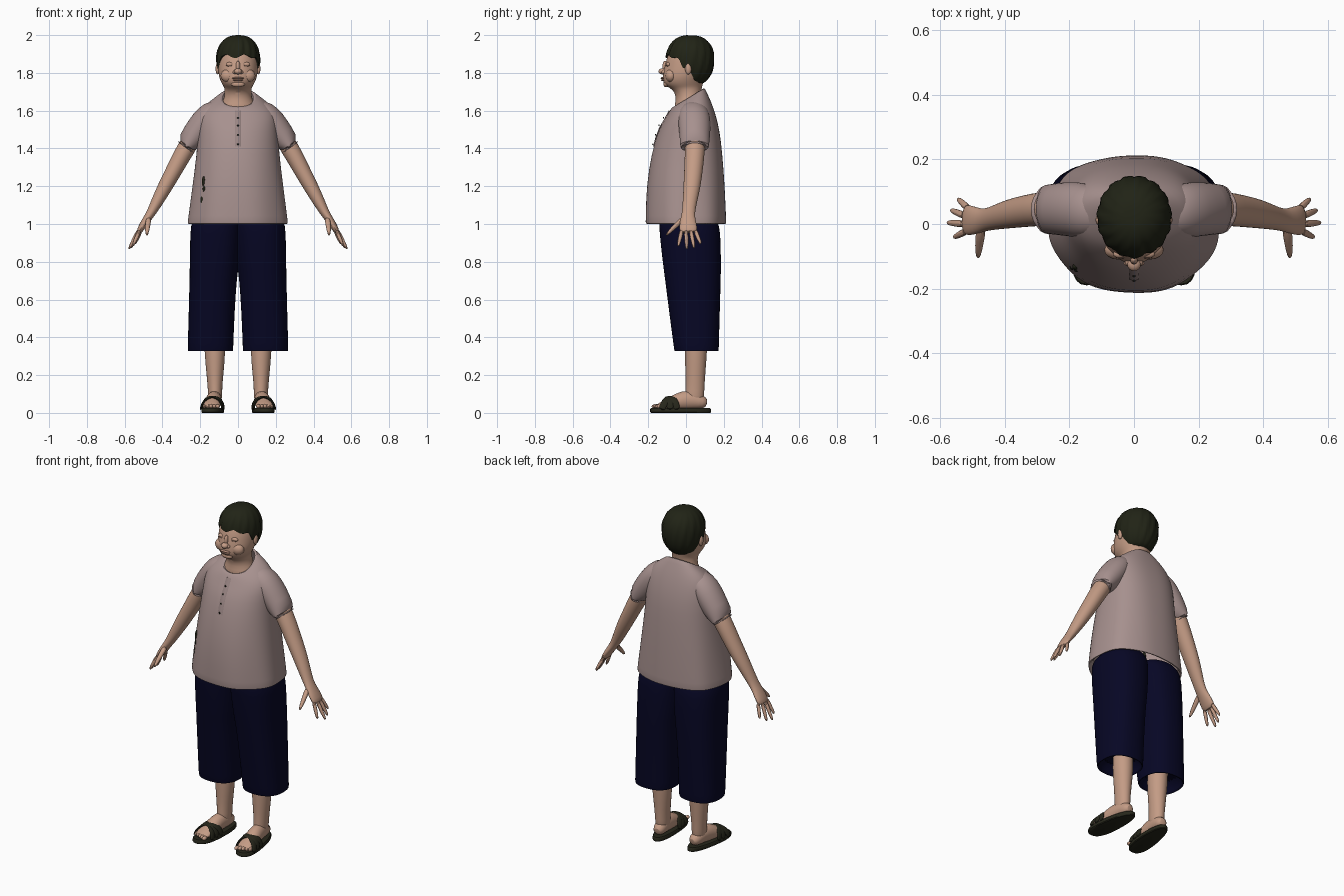
import bpy, bmesh, math
from mathutils import Vector


def material(name, rgb):
    m = bpy.data.materials.new(name)
    m.diffuse_color = (*rgb, 1)
    return m


SKIN = material("warm skin", (0.55, 0.33, 0.235))
LIP = material("deep skin", (0.43, 0.245, 0.18))
SHIRT = material("dusty mauve", (0.385, 0.282, 0.272))
TRIM = material("mauve trim", (0.32, 0.235, 0.228))
NAVY = material("navy cloth", (0.002, 0.002, 0.018))
HAIR = material("black hair", (0.015, 0.017, 0.008))
SANDAL = material("dark sandal", (0.020, 0.020, 0.011))


def finish(name, bm, mat, subdiv=0, angle=40):
    bmesh.ops.recalc_face_normals(bm, faces=bm.faces)
    me = bpy.data.meshes.new(name)
    bm.to_mesh(me)
    bm.free()
    me.materials.append(mat)
    ob = bpy.data.objects.new(name, me)
    bpy.context.collection.objects.link(ob)
    bpy.ops.object.select_all(action='DESELECT')
    bpy.context.view_layer.objects.active = ob
    ob.select_set(True)
    bpy.ops.object.shade_smooth_by_angle(angle=math.radians(angle))
    if subdiv:
        ob.modifiers.new("smooth", 'SUBSURF').levels = subdiv
        ob.modifiers["smooth"].render_levels = subdiv
    return ob


def skin_rings(name, rings, mat, caps=True, subdiv=1, angle=40):
    """Bridge a list of point rings into one surface."""
    bm = bmesh.new()
    vs = [[bm.verts.new(p) for p in r] for r in rings]
    n = len(vs[0])
    for a, b in zip(vs, vs[1:]):
        for i in range(n):
            j = (i + 1) % n
            bm.faces.new((a[i], a[j], b[j], b[i]))
    if caps:
        bm.faces.new(vs[0])
        bm.faces.new(vs[-1])
    return finish(name, bm, mat, subdiv, angle)


def power(v, e):
    return math.copysign(abs(v) ** e, v)


def loft(name, spec, mat, n=28, square=2.0, square_back=None, shape=None, **kw):
    """Horizontal rings: (z, y front, y back, x centre, x radius, tilt)."""
    rings = []
    for z, yf, yb, cx, rx, tilt in spec:
        ring = []
        for i in range(n):
            a = math.tau * i / n
            q = 2 / ((square_back or square) if math.sin(a) > 0 else square)
            c, s = power(math.cos(a), q), power(math.sin(a), q)
            p = Vector((cx + rx * c, (yf + yb) / 2 + (yb - yf) / 2 * s, z + tilt * s))
            ring.append(shape(p, a) if shape else p)
        rings.append(ring)
    return skin_rings(name, rings, mat, **kw)


def tube(name, path, mat, ref=(0, 1, 0), n=14, **kw):
    """Tube along (x, y, z, radius along ref, radius across ref)."""
    pts = [Vector(p[:3]) for p in path]
    rings = []
    for k, p in enumerate(path):
        t = (pts[min(k + 1, len(pts) - 1)] - pts[max(k - 1, 0)]).normalized()
        across = t.cross(Vector(ref)).normalized()
        along = across.cross(t)
        rings.append([pts[k] + along * p[3] * math.cos(math.tau * i / n)
                      + across * p[4] * math.sin(math.tau * i / n) for i in range(n)])
    return skin_rings(name, rings, mat, **kw)


def ball(name, loc, size, mat):
    bm = bmesh.new()
    bmesh.ops.create_uvsphere(bm, u_segments=16, v_segments=10, radius=1)
    for v in bm.verts:
        v.co = Vector(loc) + Vector([c * k for c, k in zip(v.co, size)])
    return finish(name, bm, mat)


# Head, neck and upper chest
loft("head_and_neck", [
    (1.56, -.06, .10, 0, .11, 0), (1.62, -.064, .10, 0, .10, 0), (1.66, -.052, .085, 0, .074, 0),
    (1.70, -.060, .080, 0, .070, 0), (1.722, -.088, .085, 0, .072, 0), (1.736, -.116, .088, 0, .082, 0),
    (1.765, -.125, .095, 0, .097, 0), (1.80, -.122, .115, 0, .105, 0), (1.84, -.112, .13, 0, .106, 0),
    (1.88, -.102, .135, 0, .106, 0), (1.93, -.08, .12, 0, .09, 0), (1.97, -.03, .08, 0, .05, 0)], SKIN)

# Facial features
ball("nose_tip", (0, -.124, 1.808), (.021, .022, .016), SKIN)
ball("nose_bridge", (0, -.110, 1.832), (.012, .015, .032), SKIN)
ball("upper_lip", (0, -.121, 1.772), (.032, .013, .006), LIP)
ball("lower_lip", (0, -.119, 1.762), (.027, .013, .006), LIP)
ball("chin", (0, -.105, 1.740), (.036, .015, .016), SKIN)
for s in (-1, 1):
    ball("nostril", (s * .017, -.117, 1.804), (.011, .013, .010), SKIN)
    ball("cheek", (s * .050, -.080, 1.785), (.042, .030, .036), SKIN)
    ball("eyelid", (s * .042, -.093, 1.845), (.023, .013, .012), SKIN)
    ball("eye_line", (s * .042, -.0985, 1.838), (.018, .009, .0025), LIP)
    ball("ear", (s * .108, .012, 1.822), (.011, .017, .030), SKIN)

# Hair: a cap from crown to a varying hairline, with combed ridges
HN, HT = 80, 14
hair_rings = []
for k in range(1, HT + 3):
    ring = []
    for i in range(HN):
        a = math.tau * i / HN
        back = (math.sin(a) + 1) / 2
        side = max(0, min(1, (back - .16) / .18))
        nape = max(0, min(1, (back - .50) / .18))
        low = 84 + 27 * side * side + 40 * nape + 4 * math.sin(7 * a + 1) * (1 - nape)
        phi = math.radians(low * min(k, HT) / HT)
        rad, up = math.sin(phi) ** .82, power(math.cos(phi), .95)
        grow = 1 + .02 * math.sin(15 * a + 4 * phi) * math.sin(phi) + .01 * math.sin(31 * a)* math.sin(phi)
        grow -= .06 * math.exp(-((a - 5.1) / .09) ** 2) * math.sin(phi)  # parting
        grow *= (1, .93, .84)[max(0, k - HT)]
        ring.append((.115 * grow * rad * math.cos(a) + .001,
                     .022 + .127 * grow * rad * math.sin(a),
                     1.873 + (.127 if up > 0 else .145) * up))
    hair_rings.append(ring)
skin_rings("hair", hair_rings, HAIR, subdiv=0, angle=60)


# Shirt body with soft folds growing toward the hem
def folds(p, a):
    w = max(0, min(1, (1.42 - p.z) / .42))
    k = 1 - .022 * w * (1 + math.sin(7 * a + .6)) / 2
    return Vector((p.x * k, p.y * k, p.z))


loft("shirt_body", [
    (1.03, -.18, .19, 0, .245, 0), (1.0, -.205, .204, 0, .26, 0), (1.0, -.218, .214, 0, .269, 0),
    (1.015, -.218, .214, 0, .268, 0), (1.2, -.213, .206, 0, .242, 0), (1.38, -.182, .192, 0, .218, 0),
    (1.5, -.145, .178, 0, .211, 0), (1.572, -.115, .153, 0, .206, .022), (1.622, -.092, .13, 0, .178, .032),
    (1.655, -.078, .11, 0, .125, .042), (1.674, -.067, .097, 0, .09, .05), (1.664, -.055, .088, 0, .08, .05)],
    SHIRT, n=42, square=2.1, square_back=2.5, shape=folds, caps=False)

# Button placket and buttons
FRONT = [(1.41, -.170), (1.46, -.156), (1.51, -.137), (1.55, -.113), (1.60, -.086)]
tube("placket", [(0, y - .001, z, .016, .004) for z, y in FRONT], TRIM, ref=(1, 0, 0), n=8, subdiv=0)
for z, y in FRONT[:4]:
    ball("button", (0, y - .006, z + .012), (.005, .003, .005), SANDAL)

# Dark ragged marks on the shirt front
for x, y, z, h in ((-.182, -.132, 1.225, .028), (-.178, -.138, 1.185, .018), (-.190, -.132, 1.125, .025)):
    ball("shirt_mark", (x, y, z), (.009, .011, h), HAIR)

for s in (-1, 1):
    # Sleeves and arms
    tube("sleeve", [(s * .085, .035, 1.625, .055, .04), (s * .135, .04, 1.592, .082, .068),
                    (s * .18, .045, 1.54, .088, .075), (s * .23, .047, 1.47, .082, .069),
                    (s * .277, .045, 1.405, .076, .064), (s * .279, .045, 1.402, .076, .064),
                    (s * .272, .045, 1.412, .06, .052)], SHIRT, n=20)
    tube("arm", [(s * .21, .05, 1.50, .055, .048), (s * .28, .048, 1.395, .054, .05),
                 (s * .335, .04, 1.29, .05, .044), (s * .385, .032, 1.20, .046, .04),
                 (s * .43, .02, 1.115, .038, .032), (s * .462, .012, 1.055, .034, .024),
                 (s * .487, .01, 1.02, .042, .021), (s * .515, .012, .975, .049, .018),
                 (s * .526, .014, .953, .044, .013)], SKIN, n=18)
    # Fingers and thumb
    for x0, y0, x1, y1, z1 in ((.512, .048, .545, .076, .893), (.522, .025, .566, .042, .872),
                               (.524, .000, .577, .004, .866), (.518, -.022, .557, -.040, .882)):
        tube("finger", [(s * x0, y0, .972, .013, .012), (s * (x0 + x1) / 2, (y0 + y1) / 2, (.972 + z1) / 2, .0115, .011),
                        (s * (x1 - .003), y1, z1 + .01, .009, .008), (s * x1, y1, z1, .004, .004)], SKIN, n=8)
    tube("thumb", [(s * .472, -.010, 1.035, .018, .015), (s * .478, -.05, .995, .015, .014),
                   (s * .481, -.085, .962, .012, .011), (s * .483, -.106, .938, .005, .005)],
         SKIN, ref=(1, 0, 0), n=8)

    # Wide cropped trousers
    loft("trouser_leg", [
        (1.06, -.12, .14, s * .10, .11, 0), (1.01, -.142, .168, s * .113, .132, 0),
        (.97, -.143, .184, s * .117, .137, 0),
        (.78, -.122, .186, s * .125, .131, 0), (.72, -.113, .185, s * .131, .126, 0),
        (.55, -.092, .180, s * .139, .122, 0), (.34, -.064, .174, s * .146, .121, 0),
        (.325, -.062, .174, s * .146, .121, 0), (.325, -.05, .162, s * .146, .11, 0),
        (.40, -.05, .16, s * .143, .105, 0)], NAVY, square=2.4)

    # Lower leg, foot and toes
    tube("lower_leg", [(s * .125, .055, .45, .062, .058), (s * .122, .052, .32, .060, .056),
                       (s * .122, .05, .22, .054, .047), (s * .122, .048, .14, .050, .039),
                       (s * .121, .045, .09, .052, .038), (s * .121, .045, .05, .045, .034)], SKIN, n=18)

    def lane(y):
        return s * (.127 - .10 * y)
    tube("foot", [(lane(y), y, z, a, b) for y, z, a, b in (
        (.112, .05, .02, .02), (.09, .055, .036, .035), (.04, .07, .038, .05), (-.02, .066, .042, .052),
        (-.07, .052, .046, .038), (-.13, .039, .048, .019), (-.155, .034, .04, .01))],
        SKIN, ref=(1, 0, 0), n=16)
    for k in range(5):
        ty = -.164 + .007 * k
        ball("toe", (lane(ty) + s * (k * .0185 - .036), ty, .035), (.012 - .001 * k, .018, .011), SKIN)

    # Sandal sole and crossed straps
    loft("sandal_sole", [(0, -.185, .128, 0, .050, 0), (.004, -.190, .132, 0, .054, 0),
                         (.02, -.190, .132, 0, .054, 0), (.025, -.186, .128, 0, .051, 0)], SANDAL,
         square=2.4, shape=lambda p, a: Vector((lane(p.y) + p.x * (1.0 - 1.2 * p.y), p.y, p.z)), subdiv=0)
    for y0, y1 in ((-.130, -.045), (-.045, -.130), (-.085, -.085)):
        band = []
        for k in range(9):
            a = math.pi * k / 8
            y = y0 + (y1 - y0) * k / 8
            band.append((lane(y) + .058 * math.cos(a), y, .015 + (.071 + .3 * (y + .085)) * math.sin(a) ** .8,
                         .02, .006))
        tube("sandal_strap", band, SANDAL, n=8)
